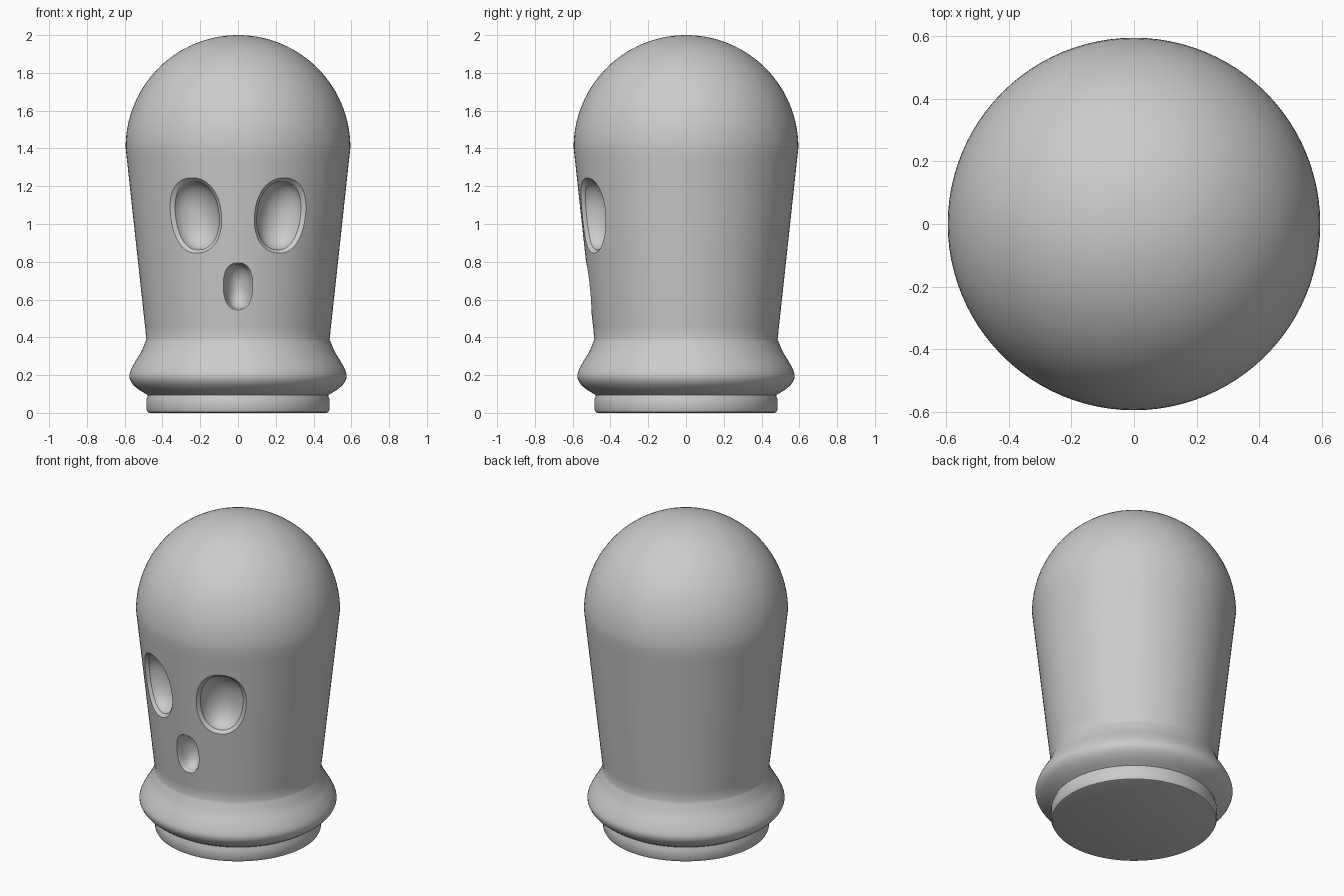
import bpy
import bmesh
from math import sin, cos, pi, radians, copysign
from mathutils import Vector, Matrix

cube = bpy.data.objects.get("Cube")
if cube:
    bpy.data.objects.remove(cube)

grey = bpy.data.materials.new("plain grey")
grey.use_nodes = True
grey.diffuse_color = (0.6, 0.6, 0.6, 1)
grey.node_tree.nodes["Principled BSDF"].inputs["Base Color"].default_value = (0.6, 0.6, 0.6, 1)

NECK_R, NECK_Z = 0.485, 0.39
DOME_R, DOME_Z = 0.595, 1.405


def make_object(name, bm):
    mesh = bpy.data.meshes.new(name)
    bmesh.ops.recalc_face_normals(bm, faces=bm.faces)
    bm.to_mesh(mesh)
    bm.free()
    mesh.materials.append(grey)
    obj = bpy.data.objects.new(name, mesh)
    bpy.context.collection.objects.link(obj)
    return obj


def skin_rings(bm, rings):
    """Join closed rings of points with quads and cap both ends."""
    loops = [[bm.verts.new(p) for p in ring] for ring in rings]
    n = len(loops[0])
    for a, b in zip(loops, loops[1:]):
        for i in range(n):
            j = (i + 1) % n
            bm.faces.new((a[i], a[j], b[j], b[i]))
    bm.faces.new(loops[0])
    bm.faces.new(loops[-1])


def smooth_path(points, steps=4):
    """Catmull-Rom curve through the points."""
    pts = [Vector(p) for p in points]
    pts = [pts[0]] + pts + [pts[-1]]
    out = []
    for a, b, c, d in zip(pts, pts[1:], pts[2:], pts[3:]):
        for k in range(steps):
            t = k / steps
            out.append(b + (c - a) * t / 2 + (a * 2 - b * 5 + c * 4 - d) * t * t / 2
                       + (b * 3 - a - c * 3 + d) * t ** 3 / 2)
    return out + [pts[-1]]


def wall_radius(z):
    return NECK_R + (DOME_R - NECK_R) * (z - NECK_Z) / (DOME_Z - NECK_Z)


# Body profile: foot, swollen collar, tapered wall, round dome
foot = [(0.468, 0), (0.478, 0.004), (0.484, 0.016), (0.484, 0.075), (0.478, 0.088)]
collar = smooth_path([(0.478, 0.095), (0.525, 0.123), (0.56, 0.155), (0.575, 0.19),
                      (0.568, 0.225), (0.545, 0.27), (0.512, 0.325), (NECK_R, NECK_Z)])
heights = [NECK_Z + (DOME_Z - NECK_Z) * k / 16 for k in range(1, 16)]
wall = [(wall_radius(z), z) for z in heights]
dome = [(DOME_R * cos(a), DOME_Z + DOME_R * sin(a))
        for a in (pi / 2 * k / 28 for k in range(28))]
dome.append((0.004, DOME_Z + DOME_R))

SEGMENTS = 96
bm = bmesh.new()
skin_rings(bm, [[(r * cos(2 * pi * i / SEGMENTS), r * sin(2 * pi * i / SEGMENTS), z)
                 for i in range(SEGMENTS)]
                for r, z in foot + list(collar) + wall + dome])
body = make_object("body", bm)


def add_socket(name, angle, z0, half_w, half_h, depth, rim, tilt=0, power=2.2):
    """Carve a bowl with a chamfered rim that follows the curved wall."""
    # Each level is (inset from the outline, scale, offset from the wall)
    levels = [(-rim, 1, 0.02), (0, 1, 0), (rim, 1, -0.02)]
    levels += [(rim, cos(a), -0.02 - depth * sin(a))
               for a in (pi / 2 * k / 11 for k in range(1, 11))]
    turn = Matrix.Rotation(tilt, 2)
    n = 56
    rings = []
    for inset, scale, offset in levels:
        ring = []
        for i in range(n):
            t = 2 * pi * i / n
            c, s = cos(t), sin(t)
            p = turn @ Vector(((half_w - inset) * scale * copysign(abs(c) ** (2 / power), c),
                               (half_h - inset) * scale * copysign(abs(s) ** (2 / power), s)))
            z = z0 + p.y
            a = angle + p.x / wall_radius(z0)
            r = wall_radius(z) + offset
            ring.append((r * sin(a), -r * cos(a), z))
        rings.append(ring)
    cutter_mesh = bmesh.new()
    skin_rings(cutter_mesh, rings)
    cutter = make_object(name + "_cutter", cutter_mesh)
    cutter.hide_render = True
    cut = body.modifiers.new(name, "BOOLEAN")
    cut.operation = "DIFFERENCE"
    cut.solver = "EXACT"
    cut.object = cutter
    return cutter


# Eye sockets mirrored left and right, small mouth below
cutters = [add_socket(name, side * radians(24.5), 1.045, 0.15, 0.2, 0.11, 0.018,
                      tilt=-side * radians(5))
           for name, side in (("left_eye", 1), ("right_eye", -1))]
cutters.append(add_socket("mouth", 0, 0.67, 0.078, 0.125, 0.08, 0.008, power=2.4))

# Apply the cuts and drop the cutters
bpy.context.view_layer.objects.active = body
body.select_set(True)
for name in [m.name for m in body.modifiers]:
    bpy.ops.object.modifier_apply(modifier=name)
for cutter in cutters:
    bpy.data.objects.remove(cutter)

bpy.ops.object.select_all(action="DESELECT")
body.select_set(True)
bpy.ops.object.shade_smooth_by_angle(angle=radians(30))
